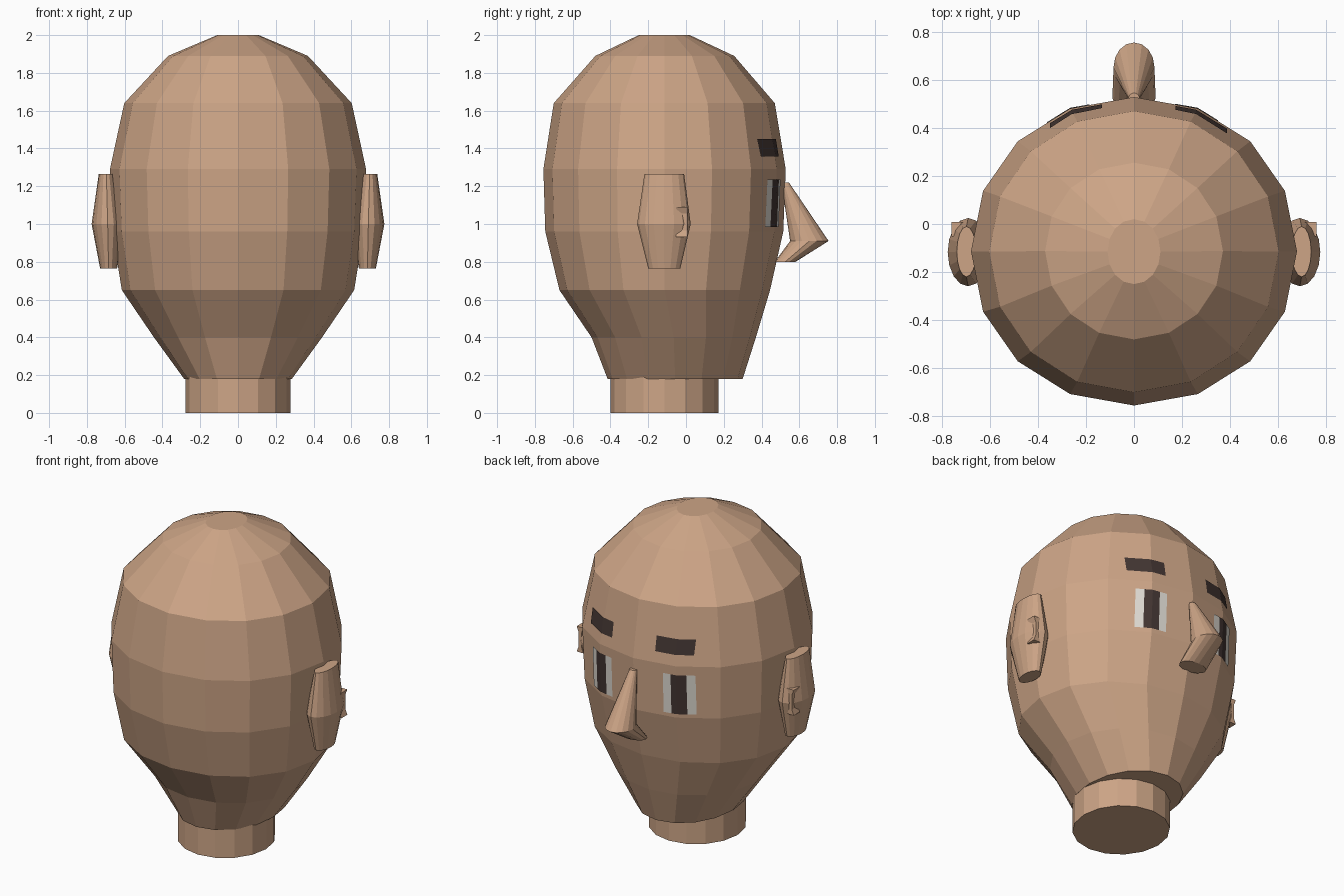
import bpy, bmesh, math
from mathutils import Vector
from mathutils.bvhtree import BVHTree

if "Cube" in bpy.data.objects:
    bpy.data.objects.remove(bpy.data.objects["Cube"])


def material(name, rgb):
    m = bpy.data.materials.new(name)
    m.diffuse_color = (*rgb, 1)
    m.use_nodes = True
    m.node_tree.nodes["Principled BSDF"].inputs["Base Color"].default_value = m.diffuse_color
    return m


SKIN = material("skin", (0.61, 0.375, 0.24))
WHITE = material("eye white", (0.74, 0.71, 0.65))
DARK = material("dark brown", (0.055, 0.036, 0.032))


def finish(bm, name, mats):
    me = bpy.data.meshes.new(name)
    bm.to_mesh(me)
    bm.free()
    for m in mats:
        me.materials.append(m)
    ob = bpy.data.objects.new(name, me)
    bpy.context.collection.objects.link(ob)
    return ob


def loft(name, rings, n=16, power=1.0, phase=0.0):
    """Skin a stack of horizontal rings (z, cx, cy, rx, ry) and cap both ends."""
    bm = bmesh.new()
    rows = []
    for z, cx, cy, rx, ry in rings:
        row = []
        for i in range(n):
            a = phase + 2 * math.pi * i / n
            c, s = math.cos(a), math.sin(a)
            x = cx + rx * math.copysign(abs(c) ** power, c)
            y = cy + ry * math.copysign(abs(s) ** power, s)
            row.append(bm.verts.new((x, y, z)))
        rows.append(row)
    for lo, hi in zip(rows, rows[1:]):
        for i in range(n):
            j = (i + 1) % n
            bm.faces.new((lo[i], lo[j], hi[j], hi[i]))
    bm.faces.new(rows[0])
    bm.faces.new(rows[-1])
    bmesh.ops.recalc_face_normals(bm, faces=bm.faces)
    return finish(bm, name, [SKIN])


# Head: z, half width, rearmost y, frontmost y
profile = [(0.18, 0.285, -0.415, 0.30), (0.40, 0.445, -0.50, 0.37),
           (0.65, 0.615, -0.67, 0.445), (0.96, 0.665, -0.745, 0.515),
           (1.29, 0.678, -0.755, 0.528), (1.64, 0.602, -0.70, 0.47),
           (1.89, 0.37, -0.48, 0.255), (2.0, 0.11, -0.25, 0.02)]
head = loft("head", [(z, 0, (b + f) / 2, w, (f - b) / 2) for z, w, b, f in profile],
            power=0.975)

# Neck
loft("neck", [(0, 0, -0.115, 0.278, 0.286), (0.21, 0, -0.115, 0.278, 0.286)])

# Nose: narrow bridge, round tip, underside folding back to the face
loft("nose", [(0.80, 0, 0.525, 0.09, 0.055), (0.91, 0, 0.653, 0.085, 0.102),
              (1.22, 0, 0.525, 0.022, 0.02)])

# Ears with a small waisted flap at their front edge
for side, label in ((1, "right"), (-1, "left")):
    loft(label + "_ear", [(0.765, side * 0.685, -0.115, 0.045, 0.085),
                          (1.0, side * 0.69, -0.117, 0.085, 0.142),
                          (1.265, side * 0.697, -0.115, 0.04, 0.105)])
    loft(label + "_ear_flap", [(z, side * 0.735, -0.022, h, 0.042)
                               for z, h in ((0.93, 0.033), (0.965, 0.014),
                                            (1.055, 0.014), (1.09, 0.033))],
         n=4, phase=math.pi / 4)

# Painted face details: thin sheets laid on the head surface
hb = bmesh.new()
hb.from_mesh(head.data)
surface = BVHTree.FromBMesh(hb)
hb.free()


def decal(name, xs, z0, z1, slots, mats):
    bm = bmesh.new()
    cols = []
    for x in xs:
        col = []
        for z in (z0, z1):
            p, nor, _, _ = surface.ray_cast(Vector((x, 2, z)), Vector((0, -1, 0)))
            col.append(bm.verts.new(p + nor * 0.005))
        cols.append(col)
    for a, b, slot in zip(cols, cols[1:], slots):
        f = bm.faces.new((a[0], a[1], b[1], b[0]))
        f.material_index = slot
        f.normal_update()
        if f.normal.y < 0:
            f.normal_flip()
    finish(bm, name, mats)


EDGE = 0.263  # x of the head's vertical edge through each eye
decal("right_eye", [0.17, 0.217, EDGE, 0.303, 0.347], 0.985, 1.235, (0, 1, 1, 0), [WHITE, DARK])
decal("left_eye", [-0.36, -0.315, -EDGE, -0.233, -0.185], 0.985, 1.235, (0, 1, 1, 0), [WHITE, DARK])
decal("right_eyebrow", [0.172, EDGE - 0.006, 0.385], 1.357, 1.45, (0, 0), [DARK])
decal("left_eyebrow", [-0.347, -EDGE + 0.006, -0.132], 1.357, 1.45, (0, 0), [DARK])
